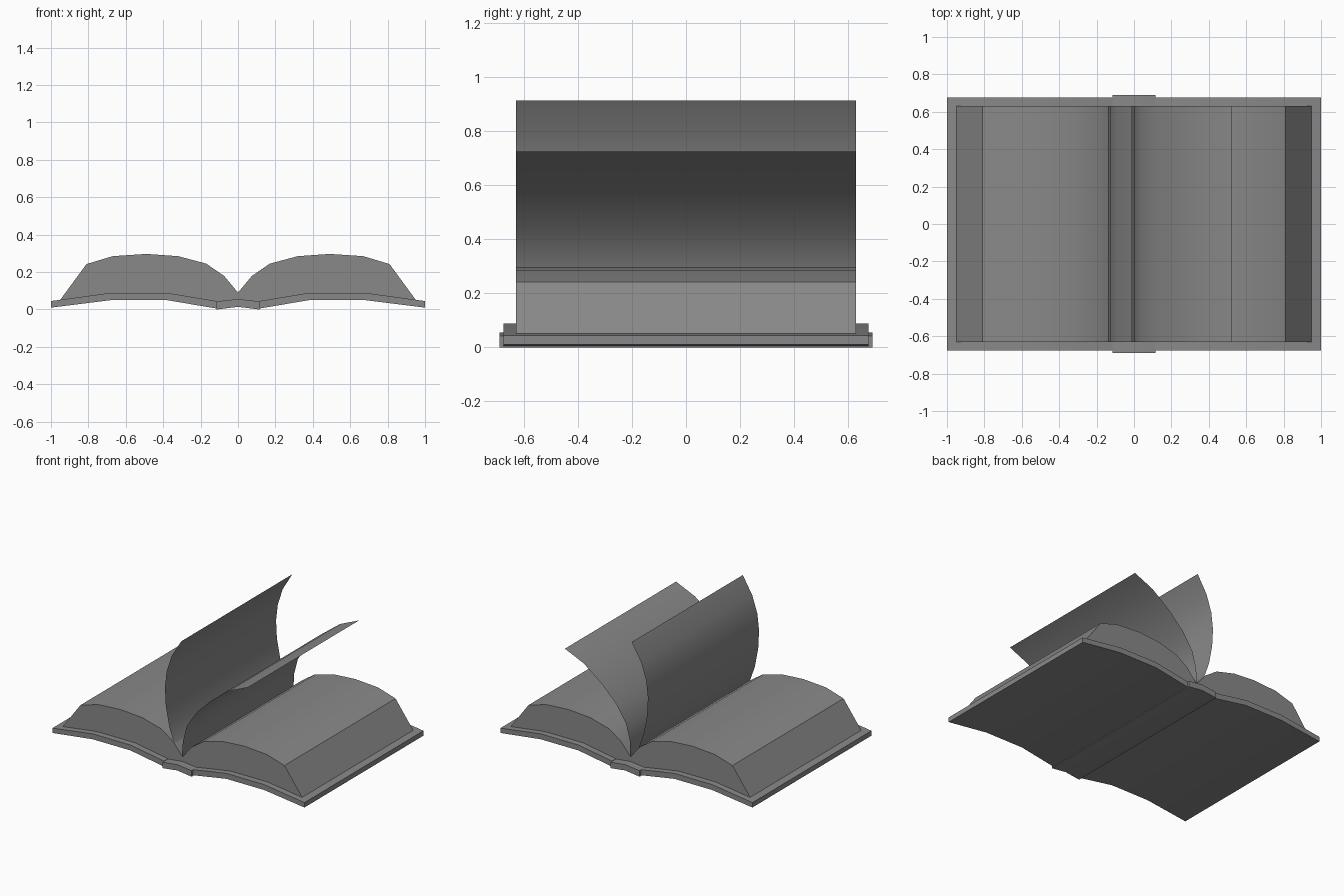
import bpy, math

if "Cube" in bpy.data.objects:
    bpy.data.objects.remove(bpy.data.objects["Cube"])

grey = bpy.data.materials.new("plain grey")
grey.diffuse_color = (0.25, 0.25, 0.25, 1)
grey.use_nodes = True
grey.node_tree.nodes["Principled BSDF"].inputs["Base Color"].default_value = grey.diffuse_color


def extrude(name, profile, half_depth, closed=True):
    """Sweep an (x, z) profile along y; closed profiles get end caps."""
    n = len(profile)
    verts = [(x, y, z) for y in (-half_depth, half_depth) for x, z in profile]
    faces = [(i, (i + 1) % n, n + (i + 1) % n, n + i) for i in range(n if closed else n - 1)]
    if closed:
        faces += [tuple(reversed(range(n))), tuple(range(n, 2 * n))]
    mesh = bpy.data.meshes.new(name)
    mesh.from_pydata(verts, [], faces)
    mesh.materials.append(grey)
    obj = bpy.data.objects.new(name, mesh)
    bpy.context.collection.objects.link(obj)
    bpy.ops.object.select_all(action='DESELECT')
    obj.select_set(True)
    bpy.context.view_layer.objects.active = obj
    bpy.ops.object.shade_smooth_by_angle(angle=math.radians(30))
    return obj


def mirrored(points):
    """Flip an (x, z) profile to the other side, keeping its winding."""
    return [(-x, z) for x, z in reversed(points)]


# Bowed cover boards (counter-clockwise seen from the front)
board = [(0.115, 0.005), (0.38, 0.05), (0.68, 0.05), (1.0, 0.01),
         (1.0, 0.045), (0.68, 0.089), (0.38, 0.089), (0.115, 0.045)]
extrude("right_cover", board, 0.675)
extrude("left_cover", mirrored(board), 0.675)

# Slightly arched spine, a little longer than the boards
extrude("spine", [(-0.115, 0.0), (0, 0.014), (0.115, 0.0),
                  (0.115, 0.043), (0, 0.056), (-0.115, 0.043)], 0.69)

# Page block: two humps meeting in the gutter
under = [(0, 0.05), (0.115, 0.04), (0.38, 0.085), (0.68, 0.085)]
hump = [(0.95, 0.052), (0.81, 0.243), (0.67, 0.285), (0.49, 0.297),
        (0.32, 0.285), (0.17, 0.245), (0.075, 0.18), (0, 0.09)]
extrude("page_block", under + hump + mirrored(hump)[1:] + mirrored(under)[:-1], 0.63)

# Loose pages rising from the gutter
extrude("upright_page", [(0, 0.09), (-0.062, 0.16), (-0.105, 0.28), (-0.132, 0.42),
                         (-0.139, 0.55), (-0.125, 0.67), (-0.085, 0.79), (-0.01, 0.915)],
        0.63, closed=False)
extrude("turning_page", [(0, 0.09), (0.003, 0.2), (0.035, 0.32), (0.11, 0.435),
                         (0.225, 0.55), (0.37, 0.66), (0.52, 0.726)],
        0.63, closed=False)
